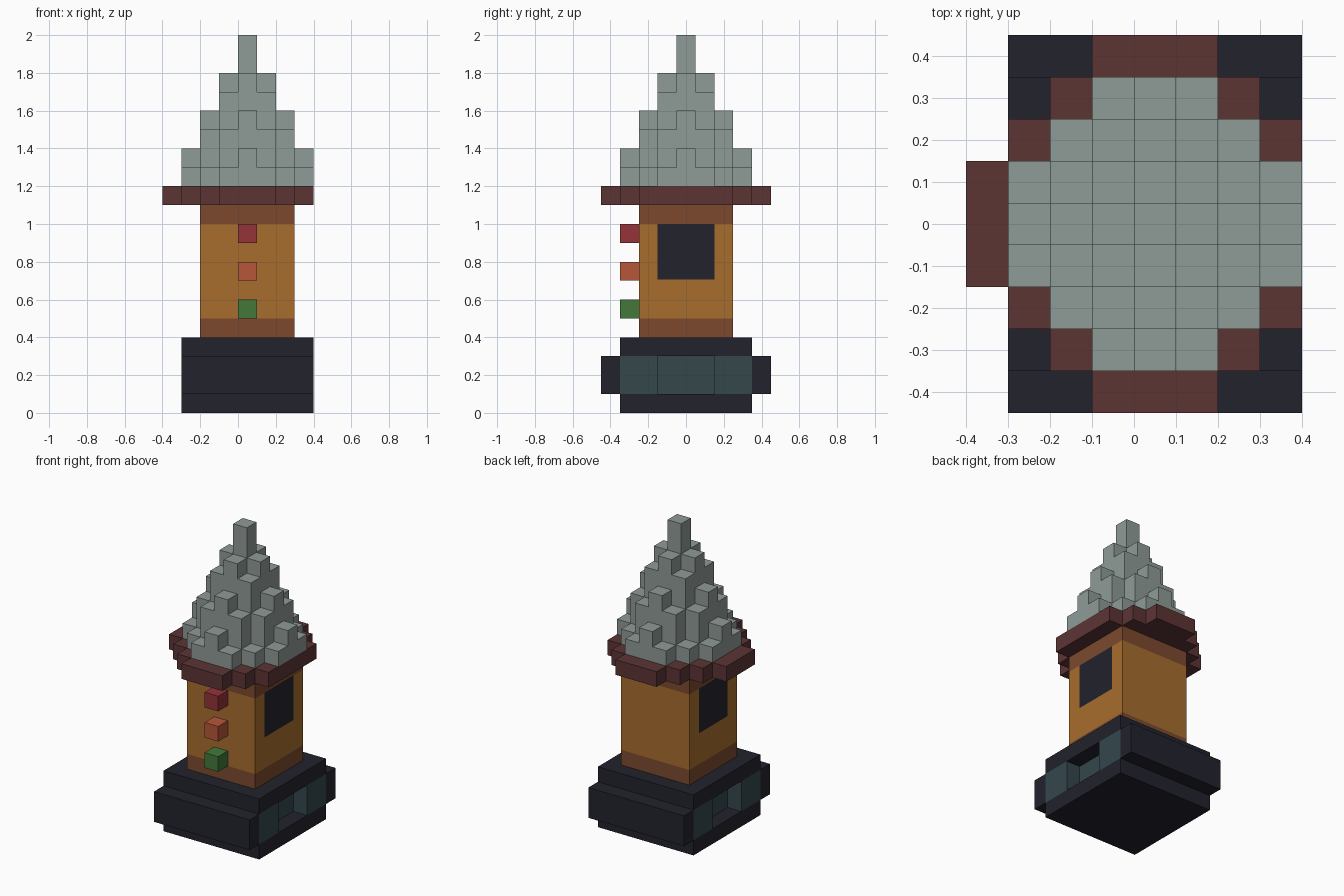
import bpy, bmesh
from mathutils import Vector

if "Cube" in bpy.data.objects:
    bpy.data.objects.remove(bpy.data.objects["Cube"])

U = 0.1      # block size
CX = 0.05    # x of the tower axis


def material(name, hex_code):
    rgb = [int(hex_code[i:i + 2], 16) / 255 for i in (0, 2, 4)]
    lin = [c / 12.92 if c <= 0.04045 else ((c + 0.055) / 1.055) ** 2.4 for c in rgb]
    m = bpy.data.materials.new(name)
    m.diffuse_color = (*lin, 1)
    m.use_nodes = True
    m.node_tree.nodes["Principled BSDF"].inputs["Base Color"].default_value = m.diffuse_color
    return m


DARK = material("dark_slate", "22222d")
TEAL = material("dull_teal", "34474b")
ROOF = material("grey_green", "8f9b97")
EAVE = material("maroon", "5c3434")
BROWN = material("brown", "7c492e")
OCHRE = material("ochre", "a76d2d")
RED = material("red", "933338")
ORANGE = material("orange", "b65639")
GREEN = material("green", "43793a")


def finish(bm, name, mats):
    bmesh.ops.recalc_face_normals(bm, faces=bm.faces)
    me = bpy.data.meshes.new(name)
    bm.to_mesh(me)
    bm.free()
    for m in mats:
        me.materials.append(m)
    ob = bpy.data.objects.new(name, me)
    bpy.context.collection.objects.link(ob)


def box(lo, hi):
    bm = bmesh.new()
    bmesh.ops.create_cube(bm, size=1)
    for v in bm.verts:
        v.co = Vector([(l + h) / 2 + c * (h - l) for l, h, c in zip(lo, hi, v.co)])
    return bm


def cut(bm, axis, values):
    for value in values:
        p, n = Vector(), Vector()
        p[axis], n[axis] = value, 1
        bmesh.ops.bisect_plane(bm, geom=bm.verts[:] + bm.edges[:] + bm.faces[:],
                               plane_co=p, plane_no=n)
    bm.normal_update()


def stepped_layer(bm, reach, total, z, height, x_max=9):
    """Block layer holding cells with |i|,|j| <= reach and |i|+|j| <= total."""
    right = []
    for j in range(-reach, reach + 1):
        w = (min(reach, total - abs(j)) + 0.5) * U
        for y in ((j - 0.5) * U, (j + 0.5) * U):
            right.append((w, y))
    outline = [(min(CX + w, x_max), y) for w, y in right]
    outline += [(CX - w, y) for w, y in reversed(right)]
    pts = []
    for p in outline:    # drop repeated points
        if not pts or (Vector(p) - Vector(pts[-1])).length > 1e-5:
            pts.append(p)
    rings = [[bm.verts.new((x, y, h)) for x, y in pts] for h in (z, z + height)]
    bm.faces.new(rings[0][::-1])
    bm.faces.new(rings[1])
    for k in range(len(pts)):
        n = (k + 1) % len(pts)
        bm.faces.new((rings[0][k], rings[0][n], rings[1][n], rings[1][k]))


# Base block with a recess and teal panel on both x sides
bm = box((-0.3, -0.35, 0), (0.4, 0.35, 0.4))
cut(bm, 1, (-0.15, 0.15))
cut(bm, 2, (0.1, 0.3))
niche = [f for f in bm.faces if abs(f.normal.x) > 0.9
         and abs(f.calc_center_median().y) < 0.1
         and 0.1 < f.calc_center_median().z < 0.3]
bmesh.ops.inset_individual(bm, faces=niche, thickness=0, depth=-U)
bm.normal_update()
for f in bm.faces:
    c, n = f.calc_center_median(), f.normal
    if 0.1 < c.z < 0.3 and (abs(n.x) > 0.9 or (abs(n.y) > 0.9 and 0.1 < abs(c.y) < 0.2)):
        f.material_index = 1
finish(bm, "base", [DARK, TEAL])

# Ledges along the front and back of the base
for name, y in (("front_ledge", -0.45), ("back_ledge", 0.35)):
    finish(box((-0.3, y, 0.1), (0.4, y + U, 0.3)), name, [DARK])

# Tower body with brown bands and a painted window on both x sides
bm = box((-0.2, -0.25, 0.4), (0.3, 0.25, 1.1))
cut(bm, 1, (-0.15, 0.15))
cut(bm, 2, (0.5, 0.705, 1.0))
for f in bm.faces:
    c = f.calc_center_median()
    if c.z < 0.5 or c.z > 1.0:
        f.material_index = 1
    elif abs(f.normal.x) > 0.9 and abs(c.y) < 0.15 and c.z > 0.7:
        f.material_index = 2
finish(bm, "tower_body", [OCHRE, BROWN, DARK])

# Column of lamps on the front
for name, z, mat in (("green_lamp", 0.5, GREEN), ("orange_lamp", 0.7, ORANGE),
                     ("red_lamp", 0.9, RED)):
    finish(box((0, -0.35, z), (U, -0.25, z + U)), name, [mat])

# Eave, trimmed flat on the +x side
bm = bmesh.new()
stepped_layer(bm, 4, 5, 1.1, U, x_max=0.4)
finish(bm, "eave", [EAVE])

# Stepped roof: a full layer then a diamond layer for each tier, and a spire
bm = bmesh.new()
for tier, r in enumerate((3, 2, 1)):
    z = 1.2 + 2 * U * tier
    stepped_layer(bm, r, r + 1, z, U)
    stepped_layer(bm, r, r, z + U, U)
stepped_layer(bm, 0, 0, 1.8, 2 * U)
finish(bm, "roof", [ROOF])
